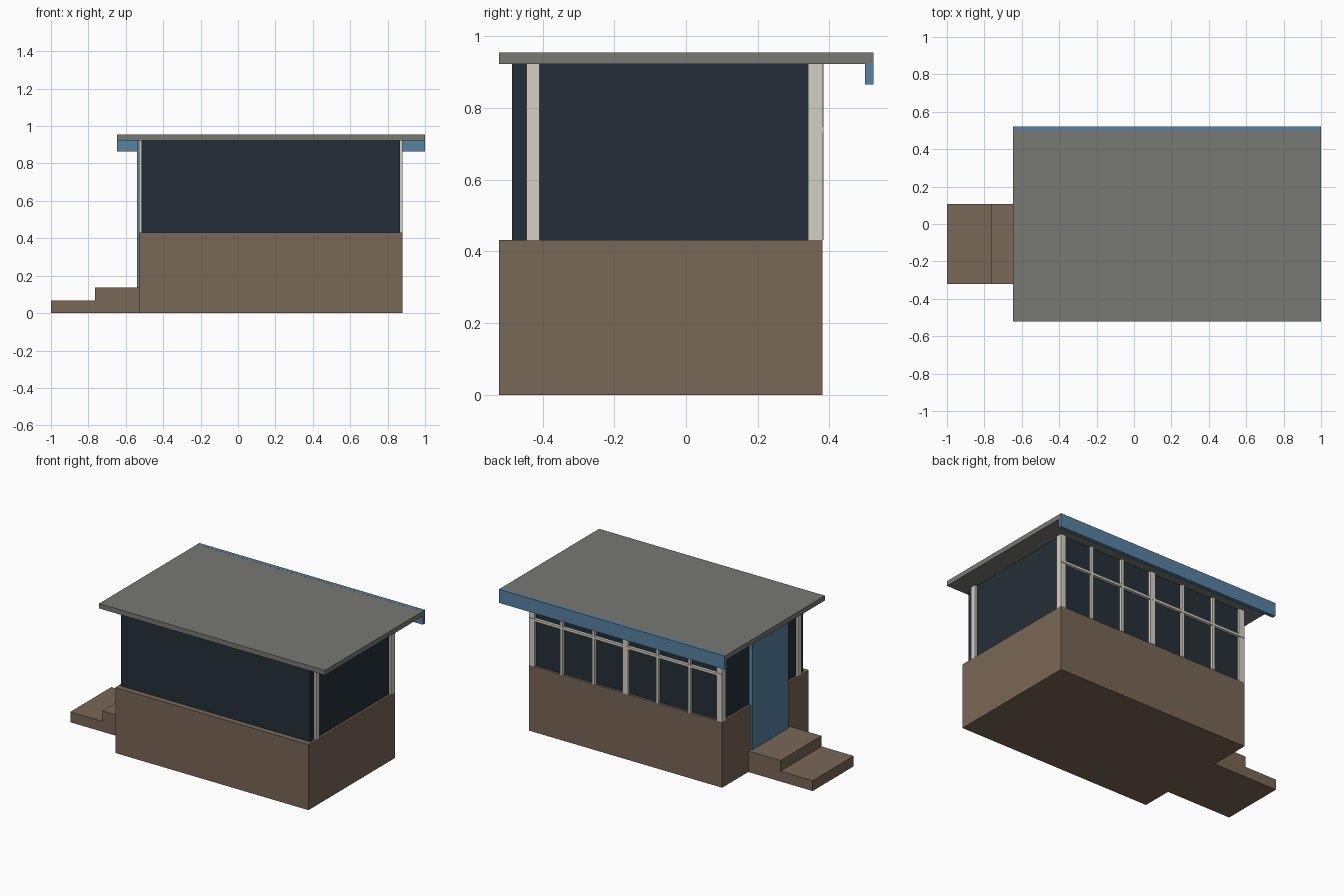
import bpy

if "Cube" in bpy.data.objects:
    bpy.data.objects.remove(bpy.data.objects["Cube"], do_unlink=True)


def material(name, rgb):
    """Flat material from 0-255 display colour, stored as linear."""
    lin = [((c / 255 + 0.055) / 1.055) ** 2.4 for c in rgb] + [1.0]
    m = bpy.data.materials.new(name)
    m.use_nodes = True
    m.diffuse_color = lin
    m.node_tree.nodes["Principled BSDF"].inputs["Base Color"].default_value = lin
    return m


brown = material("brown_masonry", (121, 103, 86))
grey = material("roof_grey", (120, 120, 116))
glass = material("dark_glass", (36, 47, 56))
cream = material("cream_frame", (212, 208, 195))
blue = material("blue_paint", (88, 130, 163))


def box(name, x, y, z, mat):
    """Box from (min, max) ranges on each axis."""
    bpy.ops.mesh.primitive_cube_add(size=1)
    ob = bpy.context.object
    ob.name = name
    for i, (lo, hi) in enumerate((x, y, z)):
        for v in ob.data.vertices:
            v.co[i] = lo if v.co[i] < 0 else hi
    ob.data.materials.append(mat)
    return ob


LEFT, RIGHT = -0.53, 0.88      # ends of the base
BACK = 0.38
SILL, EAVES = 0.432, 0.922
MID = (LEFT + RIGHT) / 2

# Base and entrance steps
box("base", (LEFT, RIGHT), (-0.522, BACK), (0, SILL), brown)
box("lower_step", (-1, -0.765), (-0.32, 0.108), (0, 0.068), brown)
box("upper_step", (-0.765, LEFT), (-0.32, 0.108), (0, 0.138), brown)

# Glazed room
box("glazing", (LEFT + 0.015, RIGHT - 0.015), (-0.485, 0.365), (SILL, EAVES), glass)

# Posts at both ends
for side, x0, x1 in (("right", LEFT, LEFT + 0.04), ("left", RIGHT - 0.04, RIGHT)):
    box(side + "_front_post", (x0, x1), (-0.445, -0.409), (SILL, EAVES), cream)
    box(side + "_back_post", (x0, x1), (0.34, BACK), (SILL, EAVES), cream)

# Window bars along the back, with a wider middle one
for i in range(-2, 3):
    x = MID + i * 0.233
    w = 0.019 if i == 0 else 0.009
    box("window_mullion", (x - w, x + w), (0.36, 0.383), (SILL, EAVES), cream)
box("window_rail", (LEFT + 0.002, RIGHT - 0.002), (0.36, 0.384), (0.732, 0.748), cream)

# Door above the steps
box("door", (LEFT - 0.01, LEFT + 0.02), (-0.295, 0.08), (0.138, EAVES), blue)

# Roof and back fascia
box("roof", (-0.648, 1), (-0.522, 0.522), (EAVES, 0.954), grey)
box("fascia", (-0.6475, 0.9995), (0.499, 0.5225), (0.865, 0.9545), blue)
